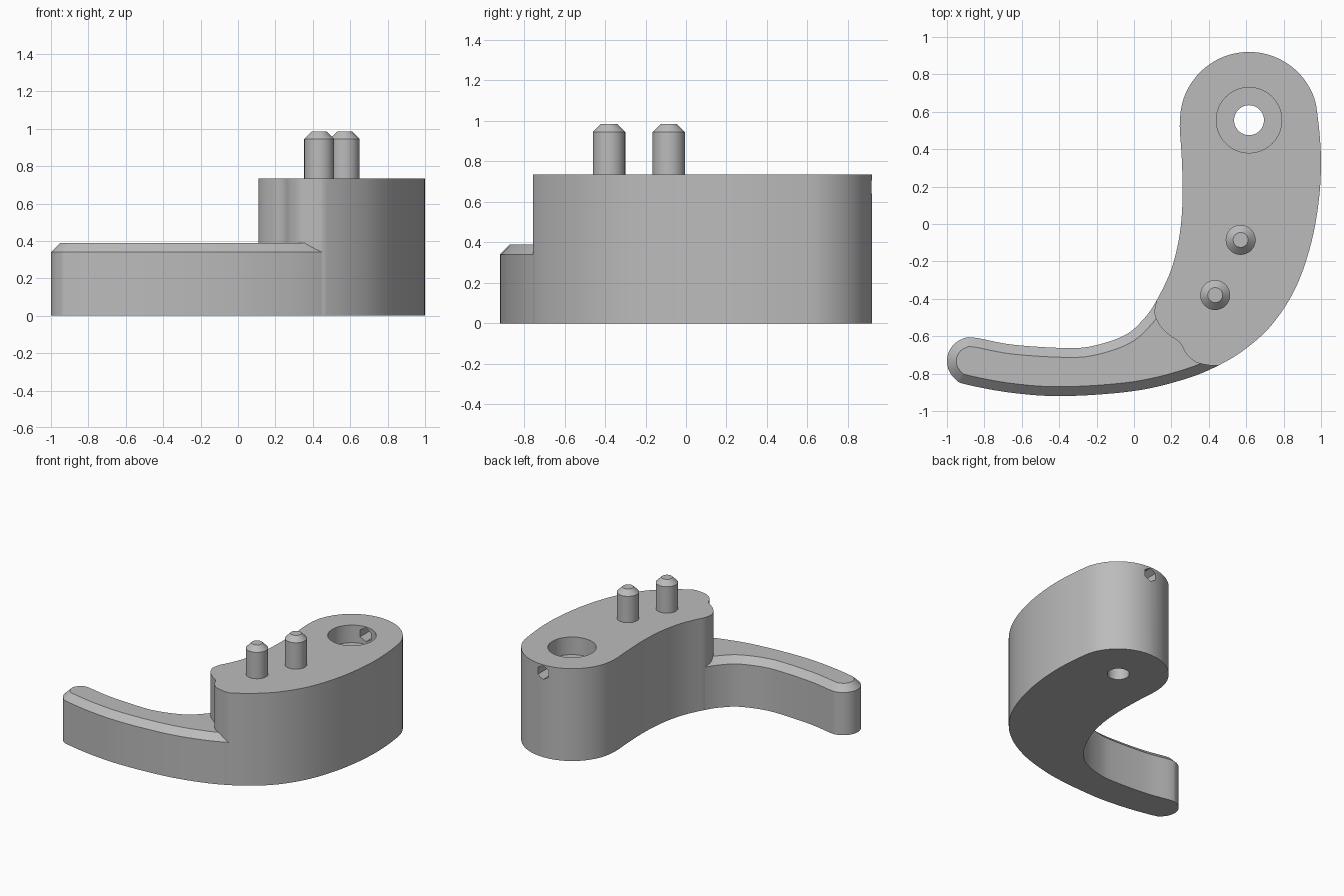
import bpy
import bmesh
from math import sin, cos, pi, radians
from mathutils import Vector

if "Cube" in bpy.data.objects:
    bpy.data.objects.remove(bpy.data.objects["Cube"])

BODY_H, ARM_H, CHAMFER = 0.735, 0.39, 0.05
PIVOT = (0.615, 0.555)

grey = bpy.data.materials.new("plain_grey")
grey.use_nodes = True
grey.diffuse_color = (0.5, 0.5, 0.5, 1)
grey.node_tree.nodes["Principled BSDF"].inputs["Base Color"].default_value = (0.5, 0.5, 0.5, 1)


def arc(cx, cy, r, start, end, steps):
    """Points on a circle, angles in degrees."""
    angles = [radians(start + (end - start) * i / steps) for i in range(steps + 1)]
    return [(cx + r * cos(a), cy + r * sin(a)) for a in angles]


def spline(points, closed, n=6):
    """Smooth curve through the points; every n-th result is a given point."""
    p = [Vector(q) for q in points]
    if closed:
        p = [p[-1]] + p + p[:2]
    else:
        p = [2 * p[0] - p[1]] + p + [2 * p[-1] - p[-2]]
    out = []
    for a, b, c, d in zip(p, p[1:], p[2:], p[3:]):
        for i in range(n):
            t = i / n
            out.append(0.5 * (2 * b + (c - a) * t + (2 * a - 5 * b + 4 * c - d) * t ** 2
                              + (3 * b - a - 3 * c + d) * t ** 3))
    return out if closed else out + [p[-2]]


def loft(name, layers):
    """Solid through stacked (outline, height) layers."""
    bm = bmesh.new()
    rings = [[bm.verts.new((q.x, q.y, z)) for q in pts] for pts, z in layers]
    for low, high in zip(rings, rings[1:]):
        for i in range(len(low)):
            j = (i + 1) % len(low)
            bm.faces.new((low[i], low[j], high[j], high[i]))
    bm.faces.new(rings[0])
    bm.faces.new(rings[-1])
    bmesh.ops.recalc_face_normals(bm, faces=bm.faces)
    mesh = bpy.data.meshes.new(name)
    bm.to_mesh(mesh)
    bm.free()
    obj = bpy.data.objects.new(name, mesh)
    bpy.context.collection.objects.link(obj)
    return obj


def finish(obj):
    obj.data.materials.clear()
    obj.data.materials.append(grey)
    bpy.ops.object.select_all(action="DESELECT")
    obj.select_set(True)
    bpy.context.view_layer.objects.active = obj
    bpy.ops.object.shade_smooth_by_angle(angle=radians(30))


def cut(obj, sides, radius, depth, location, rotation=(0, 0, 0)):
    """Cut a straight hole and discard the cutter."""
    bpy.ops.mesh.primitive_cylinder_add(vertices=sides, radius=radius, depth=depth,
                                        location=location, rotation=rotation)
    cutter = bpy.context.object
    mod = obj.modifiers.new("hole", "BOOLEAN")
    mod.operation, mod.object, mod.solver = "DIFFERENCE", cutter, "EXACT"
    bpy.context.view_layer.objects.active = obj
    bpy.ops.object.modifier_apply(modifier=mod.name)
    bpy.data.objects.remove(cutter)


# Plan outline, clockwise from the inner joint between body and arm
inner_side = [(0.12, -0.41), (0.2, -0.24), (0.245, -0.05), (0.26, 0.15), (0.255, 0.36)]
boss = arc(0.615, 0.55, 0.37, 180, 0, 8)
outer_side = [(1.0, 0.33), (0.985, 0.1), (0.94, -0.13), (0.86, -0.35), (0.74, -0.535),
              (0.6, -0.665)]
arm_outer = [(0.45, -0.757), (0.27, -0.83), (0.0, -0.893), (-0.37, -0.92), (-0.65, -0.903)]
arm_tip = arc(-0.873, -0.733, 0.127, 258, 80, 6)
arm_inner = [(-0.65, -0.645), (-0.37, -0.663), (-0.22, -0.652), (-0.05, -0.595), (0.05, -0.51)]

body_points = inner_side + boss + outer_side
outline = spline(body_points + arm_outer + arm_tip + arm_inner, True)
joint = len(body_points) * 6

# Wavy end of the tall body, where it rises above the arm
step = spline([(0.45, -0.757), (0.4, -0.755), (0.33, -0.738), (0.28, -0.695), (0.245, -0.635),
               (0.19, -0.595), (0.14, -0.545), (0.11, -0.48), (0.12, -0.41)], False)

# Tall body with counterbored pivot hole and small hexagonal side hole
body = loft("body", [(outline[:joint] + step[:-1], z) for z in (0, BODY_H)])
cut(body, 48, 0.08, 2, (*PIVOT, 0.4))
cut(body, 48, 0.175, 0.4, (*PIVOT, BODY_H - 0.14 + 0.2))
cut(body, 6, 0.055, 0.5, (PIVOT[0], PIVOT[1] + 0.25, 0.673), (pi / 2, 0, 0))
finish(body)

# Low curved arm with a chamfered top edge
edge = outline[joint:] + outline[:1]
inset = []
for i, q in enumerate(edge):
    t = (edge[min(i + 1, len(edge) - 1)] - edge[max(i - 1, 0)]).normalized()
    inset.append(q + CHAMFER * Vector((t.y, -t.x)))
arm = loft("arm", [(edge, 0), (edge, ARM_H - CHAMFER), (inset, ARM_H)])
finish(arm)

# Two locating pins with chamfered tips
for name, x, y in (("rear_pin", 0.57, -0.085), ("front_pin", 0.434, -0.38)):
    rings = [([Vector(q) for q in arc(x, y, r, 0, 360, 32)[:-1]], z)
             for r, z in ((0.08, BODY_H - 0.02), (0.08, 0.945), (0.04, 0.985))]
    finish(loft(name, rings))
